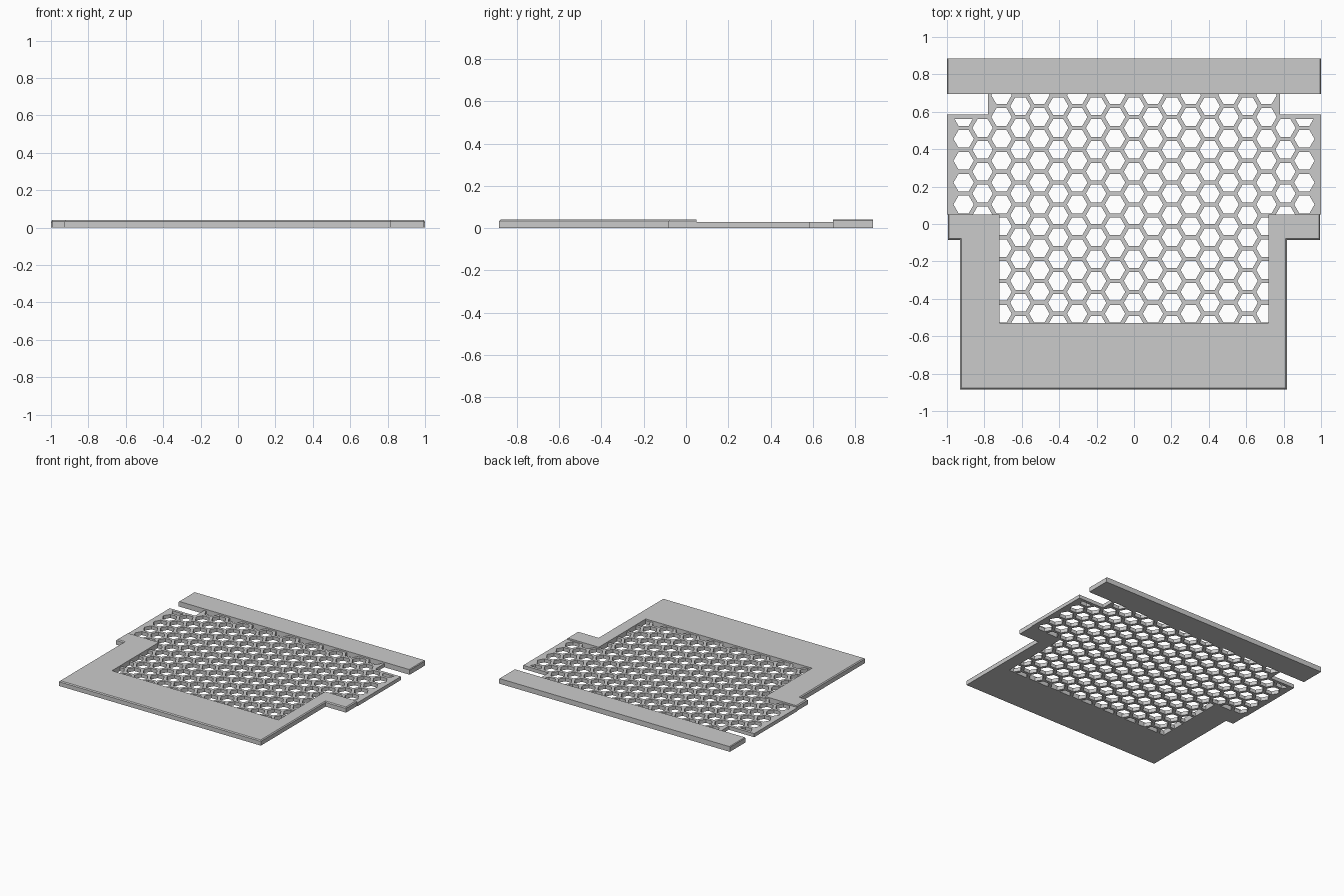
import bpy, bmesh, math

if "Cube" in bpy.data.objects:
    bpy.data.objects.remove(bpy.data.objects["Cube"])

TOP, THIN = 0.04, 0.028      # frame and grille thickness
YB = 0.695                   # front edge of the rear bar


def slab(name, loops, z0, z1, chamfer=0.0, keep=None):
    """Extrude closed outlines; optionally chamfer top edges chosen by keep(edge midpoint)."""
    bm = bmesh.new()
    for pts in loops:
        f = bm.faces.new([bm.verts.new((x, y, z0)) for x, y in pts])
        f.normal_update()
        if f.normal.z < 0:
            f.normal_flip()
        r = bmesh.ops.extrude_face_region(bm, geom=[f], use_keep_orig=True)
        for v in r["geom"]:
            if isinstance(v, bmesh.types.BMVert):
                v.co.z = z1
    bmesh.ops.recalc_face_normals(bm, faces=bm.faces[:])
    if chamfer:
        edges = [e for e in bm.edges if all(v.co.z > z1 - 1e-5 for v in e.verts)
                 and keep((e.verts[0].co + e.verts[1].co) / 2)]
        bmesh.ops.bevel(bm, geom=edges, offset=chamfer, segments=1,
                        affect='EDGES', profile=0.5)
    me = bpy.data.meshes.new(name)
    bm.to_mesh(me)
    bm.free()
    ob = bpy.data.objects.new(name, me)
    bpy.context.collection.objects.link(ob)
    return ob


def box(x0, x1, y0, y1):
    return [(x0, y0), (x1, y0), (x1, y1), (x0, y1)]


# rear bar
slab("rear_bar", [box(-1, 1, YB, 0.885)], 0, TOP, 0.005, lambda m: abs(m.x) > 0.9)

# U-shaped front frame with side tabs, outer rim chamfered
slab("front_frame", [[(-0.93, -0.885), (0.818, -0.885), (0.818, -0.085), (0.995, -0.085),
                      (0.995, 0.05), (0.72, 0.05), (0.72, -0.53), (-0.72, -0.53),
                      (-0.72, 0.05), (-0.995, 0.05), (-0.995, -0.085), (-0.93, -0.085)]],
     0, TOP, 0.007,
     lambda m: m.y < -0.6 or abs(m.x) > 0.99 or (m.y < -0.05 and abs(m.x) > 0.75))

# grille plate
half = [(0.72, -0.53), (0.72, 0.05), (1, 0.05), (1, 0.562), (0.78, 0.562), (0.78, YB)]
grille = slab("hex_grille", [half + [(-x, y) for x, y in reversed(half)]], 0, THIN)

# hexagonal holes in a staggered grid
DX, R = 0.1012, 0.0545
DY = DX * 2 / math.sqrt(3)
holes = []
for i in range(-9, 10):
    for k in range(-9, 7):
        cx, cy = i * DX, 0.455 + (k - 4) * DY + (0 if i % 2 else DY / 2)
        if abs(i) == 8 and cy > 0.6:
            continue
        if abs(i) >= 8 and cy < -0.05:
            continue
        holes.append([(cx + R * math.cos(a * math.pi / 3),
                       cy + R * math.sin(a * math.pi / 3)) for a in range(6)])
cutter = slab("hole_cutter", holes, -0.05, 0.1)
cutter.hide_render = True
mod = grille.modifiers.new("holes", 'BOOLEAN')
mod.operation, mod.solver, mod.object = 'DIFFERENCE', 'EXACT', cutter
bpy.context.view_layer.objects.active = grille
bpy.ops.object.modifier_apply(modifier="holes")
bpy.data.objects.remove(cutter)

# solid rims on the rear edge of the grille wings
for s, side in ((-1, "left"), (1, "right")):
    slab(side + "_wing_rim", [box(*sorted((s * 0.78, s)), 0.562, 0.585)], 0, THIN)
